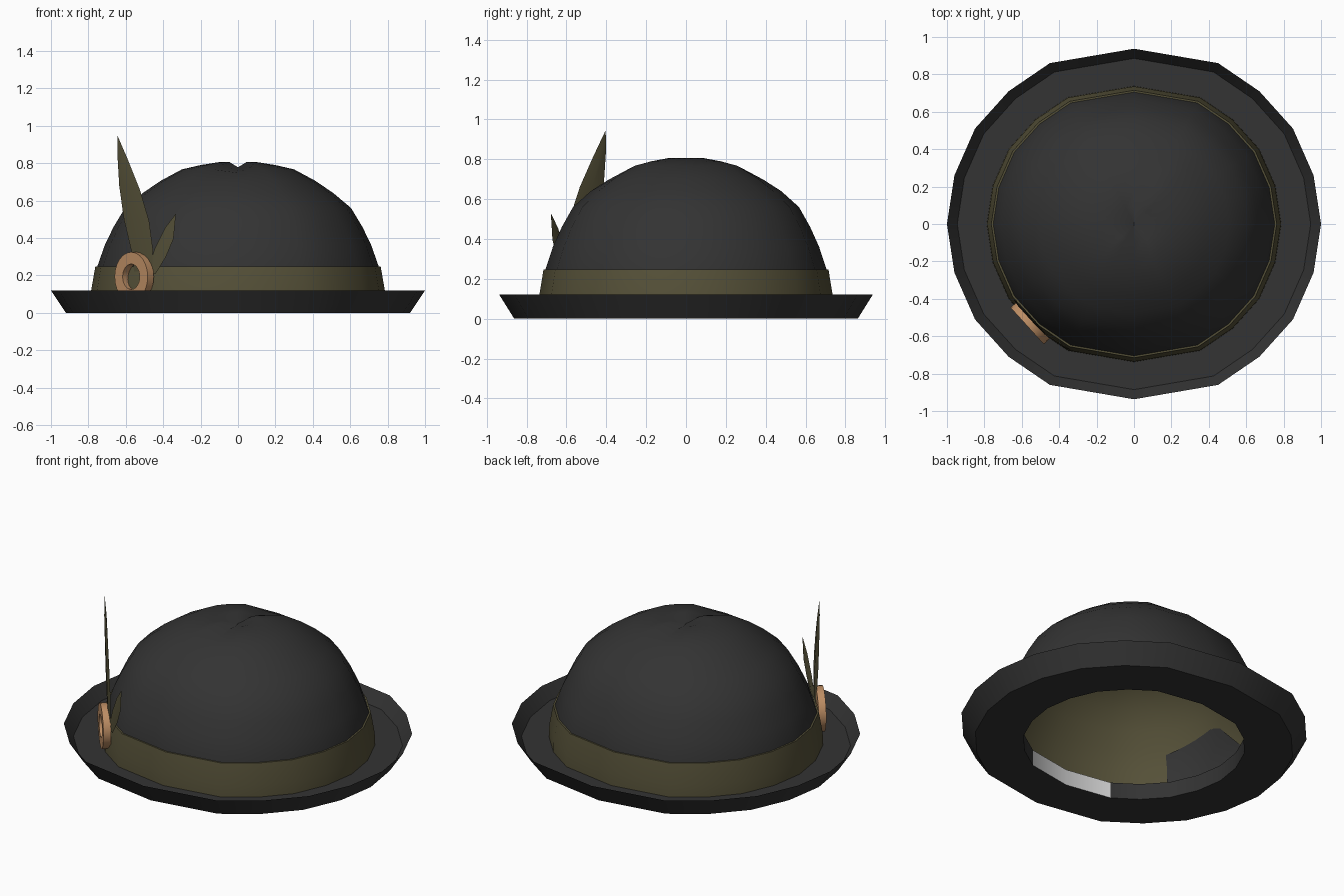
import bpy, bmesh, math
from mathutils import Matrix, Vector

if "Cube" in bpy.data.objects:
    bpy.data.objects.remove(bpy.data.objects["Cube"])


def material(name, rgb):
    m = bpy.data.materials.new(name)
    m.diffuse_color = (*rgb, 1)
    m.use_nodes = True
    m.node_tree.nodes["Principled BSDF"].inputs["Base Color"].default_value = m.diffuse_color
    return m


BLACK = material("charcoal felt", (0.033, 0.033, 0.033))
OLIVE = material("olive ribbon", (0.092, 0.082, 0.04))
COPPER = material("copper", (0.52, 0.275, 0.13))
WHITE = material("white tag", (0.65, 0.65, 0.65))

# Twenty-sided oval outline shared by all hat parts, mirrored from one quarter
QUARTER = [(0.96, 0.26), (0.85, 0.51), (0.67, 0.71), (0.45, 0.86)]
OVAL = [(1, 0)] + QUARTER + [(0, 0.937)] + [(-x, y) for x, y in reversed(QUARTER)]
OVAL += [(-x, -y) for x, y in OVAL]


def finish(bm, name, mats, angle=40):
    me = bpy.data.meshes.new(name)
    bm.to_mesh(me)
    bm.free()
    ob = bpy.data.objects.new(name, me)
    bpy.context.collection.objects.link(ob)
    for m in mats:
        me.materials.append(m)
    bpy.ops.object.select_all(action='DESELECT')
    ob.select_set(True)
    bpy.context.view_layer.objects.active = ob
    bpy.ops.object.shade_smooth_by_angle(angle=math.radians(angle))
    return ob


def sweep(name, profile, mats, rule=None, crease=0, angle=40):
    """Sweep a (radius, height) profile around the oval outline."""
    bm = bmesh.new()
    rings = []
    for r, z in profile:
        ring = []
        for x, y in OVAL:
            # the crease fades out towards the front and back
            drop = crease * max(0, min(1, (0.5 - r) / 0.3)) if x == 0 or r == 0 else 0
            ring.append(bm.verts.new((r * x, r * y, z - drop)))
        rings.append(ring)
    n = len(OVAL)
    for a, b in zip(rings, rings[1:]):
        for i in range(n):
            j = (i + 1) % n
            bm.faces.new((a[i], a[j], b[j], b[i]))
    bmesh.ops.remove_doubles(bm, verts=bm.verts, dist=0.0005)
    if rule:
        for f in bm.faces:
            f.material_index = int(rule(f.calc_center_median()))
    return finish(bm, name, mats, angle)


# Upturned brim with the inner wall; the two front faces of the wall are a tag
sweep("brim",
      [(0.64, 0.10), (0.64, 0), (0.92, 0), (1, 0.12), (0.945, 0.043), (0.76, 0.043)],
      [BLACK, WHITE],
      lambda c: abs(c.x) < 0.3 and -0.7 < c.y < -0.5 and c.z > 0.03, angle=30)

# Domed crown with a front-to-back crease
CROWN = [(0.77, 0.05), (0.755, 0.24), (0.713, 0.36), (0.665, 0.46), (0.605, 0.56),
         (0.51, 0.64), (0.415, 0.705), (0.30, 0.767), (0.2, 0.79), (0.1, 0.806), (0, 0.806)]
sweep("crown", CROWN, [BLACK], crease=0.028)

# Lining just inside the crown
sweep("lining", [(max(0, r - 0.007), z - 0.03 * max(0.2, 1 - r / 0.6)) for r, z in reversed(CROWN)],
      [OLIVE], crease=0.028)

# Dark patch low on the left side of the lining, its top edge slanting
bm = bmesh.new()
cols = []
for i in range(9):
    t = i / 8
    a = math.radians(216 - 42 * t)
    top = 0.32 + 0.13 * t if t < 0.7 else 0.41 - 0.6 * (t - 0.7)
    col = []
    for k in range(4):
        z = 0.06 + (top - 0.06) * k / 3
        r = 0.738 if z < 0.24 else 0.738 - 0.38 * (z - 0.24)
        col.append(bm.verts.new((r * math.cos(a), 0.965 * r * math.sin(a), z)))
    cols.append(col)
for a, b in zip(cols, cols[1:]):
    for k in range(3):
        bm.faces.new((a[k], b[k], b[k + 1], a[k + 1]))
finish(bm, "lining_patch", [BLACK])

# Ribbon band
sweep("band", [(0.787, 0.045), (0.785, 0.12), (0.763, 0.247), (0.75, 0.247)], [OLIVE], angle=30)


# Flat copper ring badge standing on the front left of the band
bm = bmesh.new()
SECTION = [(0.132, 0.022), (0.068, 0.022), (0.068, -0.022), (0.132, -0.022)]
loops = []
for i in range(24):
    a = 2 * math.pi * i / 24
    loops.append([bm.verts.new((r * math.cos(a), r * math.sin(a), -h)) for r, h in SECTION])
for i in range(24):
    a, b = loops[i], loops[(i + 1) % 24]
    for k in range(4):
        m = (k + 1) % 4
        bm.faces.new((a[k], b[k], b[m], a[m]))
tangent, up = Vector((0.67, -0.74, 0)).normalized(), Vector((0, 0, 1))
out = Vector((-0.74, -0.67, 0)).normalized()
frame = Matrix((tangent, up, -out)).transposed().to_4x4()
bm.transform(Matrix.Translation((-0.555, -0.53, 0.193)) @ frame)
bmesh.ops.recalc_face_normals(bm, faces=bm.faces)
finish(bm, "ring_badge", [COPPER], 30)


def feather(name, left, right, tip, y_at, thick):
    """Thin blade between two edges given as (x, z), with a slight midrib."""
    bm = bmesh.new()
    rows = []
    for (x0, z0), (x1, z1) in zip(left, right):
        xm, zm = (x0 + x1) / 2, (z0 + z1) / 2
        n = Vector((-0.7, -0.7, 0)) * thick
        mid = Vector((xm, y_at(xm), zm))
        rows.append([bm.verts.new(p) for p in
                     ((x0, y_at(x0), z0), mid + n, (x1, y_at(x1), z1), mid - n)])
    top = bm.verts.new((tip[0], y_at(tip[0]), tip[1]))
    for a, b in zip(rows, rows[1:]):
        for k in range(4):
            m = (k + 1) % 4
            bm.faces.new((a[k], a[m], b[m], b[k]))
    for k in range(4):
        bm.faces.new((rows[-1][k], rows[-1][(k + 1) % 4], top))
    bm.faces.new(rows[0][::-1])
    bmesh.ops.recalc_face_normals(bm, faces=bm.faces)
    finish(bm, name, [OLIVE], 30)


# Two feathers tucked behind the badge
feather("tall_feather",
        [(-0.555, 0.22), (-0.57, 0.33), (-0.61, 0.50), (-0.635, 0.68), (-0.645, 0.85)],
        [(-0.46, 0.22), (-0.455, 0.34), (-0.475, 0.49), (-0.525, 0.66), (-0.585, 0.81)],
        (-0.643, 0.945), lambda x: -0.50 - 1.1 * (x + 0.555), 0.007)
feather("short_feather",
        [(-0.49, 0.21), (-0.445, 0.345), (-0.39, 0.455)],
        [(-0.44, 0.21), (-0.385, 0.30), (-0.345, 0.395)],
        (-0.332, 0.53), lambda x: -0.605 - 0.62 * (x + 0.45), 0.006)
